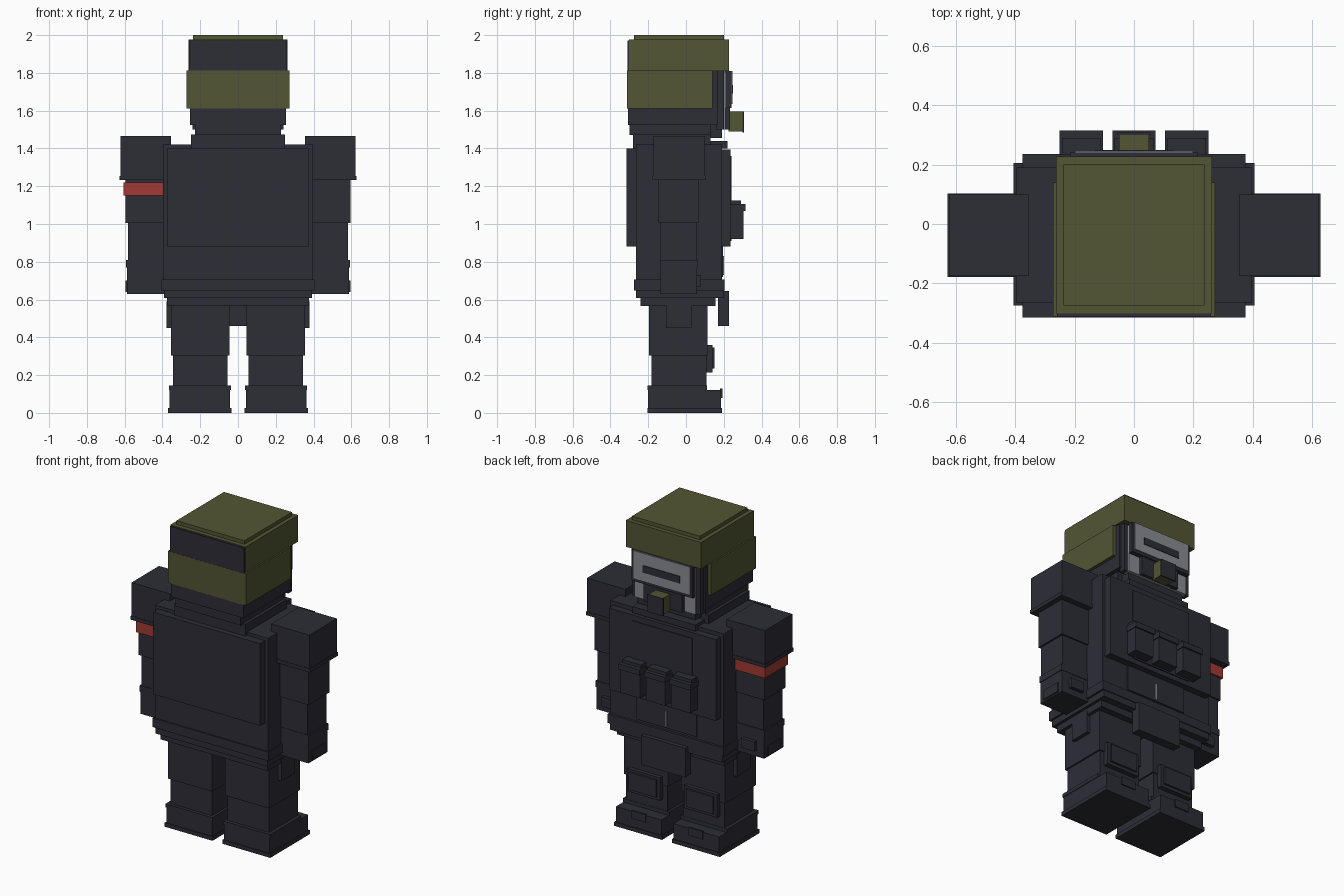
import bpy


def material(name, r, g, b):
    m = bpy.data.materials.new(name)
    m.diffuse_color = (r, g, b, 1)
    return m


DARK = material("dark navy", 0.026, 0.026, 0.037)
OLIVE = material("olive", 0.085, 0.092, 0.033)
RED = material("red", 0.36, 0.042, 0.034)
GREY = material("grey", 0.25, 0.26, 0.28)

# corner order: 0-3 bottom, 4-7 top
FACES = [(0, 3, 2, 1), (4, 5, 6, 7), (0, 1, 5, 4),
         (1, 2, 6, 5), (2, 3, 7, 6), (3, 0, 4, 7)]


def box(name, x0, x1, y0, y1, z0, z1, mat=DARK):
    """Flat-faced block between two corners."""
    verts = [(x, y, z) for z in (z0, z1)
             for x, y in ((x0, y0), (x1, y0), (x1, y1), (x0, y1))]
    mesh = bpy.data.meshes.new(name)
    mesh.from_pydata(verts, [], FACES)
    mesh.materials.append(mat)
    ob = bpy.data.objects.new(name, mesh)
    bpy.context.collection.objects.link(ob)
    return ob


def wide(name, half, y0, y1, z0, z1, mat=DARK):
    """Block centred on x = 0."""
    return box(name, -half, half, y0, y1, z0, z1, mat)


def pair(name, x0, x1, y0, y1, z0, z1, mat=DARK):
    """Mirrored left and right blocks."""
    box("right_" + name, x0, x1, y0, y1, z0, z1, mat)
    box("left_" + name, -x1, -x0, y0, y1, z0, z1, mat)


# Boots and legs
pair("sole", 0.035, 0.37, -0.205, 0.19, 0.0, 0.025)
pair("boot", 0.042, 0.362, -0.2, 0.185, 0.025, 0.122)
pair("boot_cuff", 0.038, 0.366, -0.203, 0.11, 0.122, 0.145)
pair("toe_buckle", 0.15, 0.25, 0.18, 0.192, 0.08, 0.13)
pair("shin", 0.055, 0.345, -0.182, 0.108, 0.145, 0.305)
pair("thigh", 0.045, 0.355, -0.195, 0.115, 0.305, 0.6)
pair("knee_pad", 0.085, 0.315, 0.105, 0.14, 0.215, 0.36)
pair("knee_plate", 0.105, 0.295, 0.135, 0.152, 0.235, 0.345)
pair("hip_pouch", 0.34, 0.378, -0.105, 0.03, 0.45, 0.59)

# Hips, belt and front flap
wide("pelvis", 0.375, -0.24, 0.155, 0.565, 0.612)
wide("belt_base", 0.393, -0.265, 0.2, 0.607, 0.65)
wide("belt", 0.405, -0.275, 0.205, 0.648, 0.705)
wide("front_flap", 0.155, 0.17, 0.228, 0.46, 0.645)

# Torso and vest
wide("torso", 0.397, -0.265, 0.19, 0.65, 1.42)
wide("back_plate", 0.375, -0.315, -0.26, 0.88, 1.4)
wide("chest_plate", 0.375, 0.185, 0.235, 0.88, 1.395)
wide("chest_panel", 0.21, 0.23, 0.241, 0.91, 1.36)
wide("waist_panel", 0.21, 0.185, 0.197, 0.72, 0.88)
wide("zip", 0.005, 0.195, 0.2, 0.73, 0.83, GREY)
for cx in (-0.178, 0, 0.178):
    box("chest_pouch", cx - 0.068, cx + 0.068, 0.235, 0.305, 0.92, 1.075)
    box("pouch_lid", cx - 0.073, cx + 0.073, 0.235, 0.315, 1.07, 1.105)
    box("pouch_top", cx - 0.065, cx + 0.065, 0.235, 0.29, 1.105, 1.125)

# Arms
pair("shoulder", 0.355, 0.623, -0.175, 0.1, 1.25, 1.467)
pair("shoulder_rim", 0.36, 0.628, -0.178, 0.103, 1.232, 1.255)
pair("upper_arm", 0.385, 0.595, -0.145, 0.065, 1.005, 1.235)
pair("forearm", 0.39, 0.583, -0.135, 0.055, 0.81, 1.005)
pair("glove_cuff", 0.385, 0.592, -0.138, 0.06, 0.77, 0.81)
pair("glove", 0.388, 0.588, -0.135, 0.057, 0.63, 0.77)
pair("knuckle_guard", 0.44, 0.535, 0.055, 0.08, 0.67, 0.73)
pair("glove_plate", 0.588, 0.595, -0.1, 0.025, 0.64, 0.7)
box("armband", -0.605, -0.38, -0.155, 0.075, 1.15, 1.22, RED)

# Collar, neck and head
wide("collar", 0.248, -0.28, 0.13, 1.4, 1.475)
wide("front_collar", 0.22, 0.125, 0.22, 1.4, 1.44)
wide("neck", 0.228, -0.3, 0.13, 1.47, 1.53)
wide("chin", 0.2, 0.12, 0.19, 1.455, 1.53)
wide("head", 0.253, -0.307, 0.17, 1.525, 1.82)

# Face mask with goggles and filter
wide("face_plate", 0.215, 0.165, 0.21, 1.5, 1.8, GREY)
pair("face_side", 0.2, 0.24, 0.16, 0.2, 1.5, 1.81)
wide("goggle_frame", 0.215, 0.205, 0.24, 1.615, 1.81)
wide("goggle_lens", 0.198, 0.238, 0.245, 1.635, 1.81, GREY)
wide("goggle_slit", 0.13, 0.243, 0.249, 1.69, 1.735)
wide("mouth_guard", 0.135, 0.205, 0.232, 1.5, 1.62)
wide("filter", 0.05, 0.225, 0.3, 1.49, 1.595, OLIVE)
wide("filter_cap", 0.055, 0.3, 0.308, 1.485, 1.595)

# Helmet
wide("helmet_wrap", 0.273, -0.312, 0.14, 1.612, 1.812, OLIVE)
wide("helmet_band", 0.263, -0.302, 0.227, 1.81, 1.977, OLIVE)
wide("helmet_back_plate", 0.259, -0.311, -0.302, 1.812, 1.972)
wide("helmet_cap", 0.238, -0.275, 0.2, 1.975, 2.0, OLIVE)
